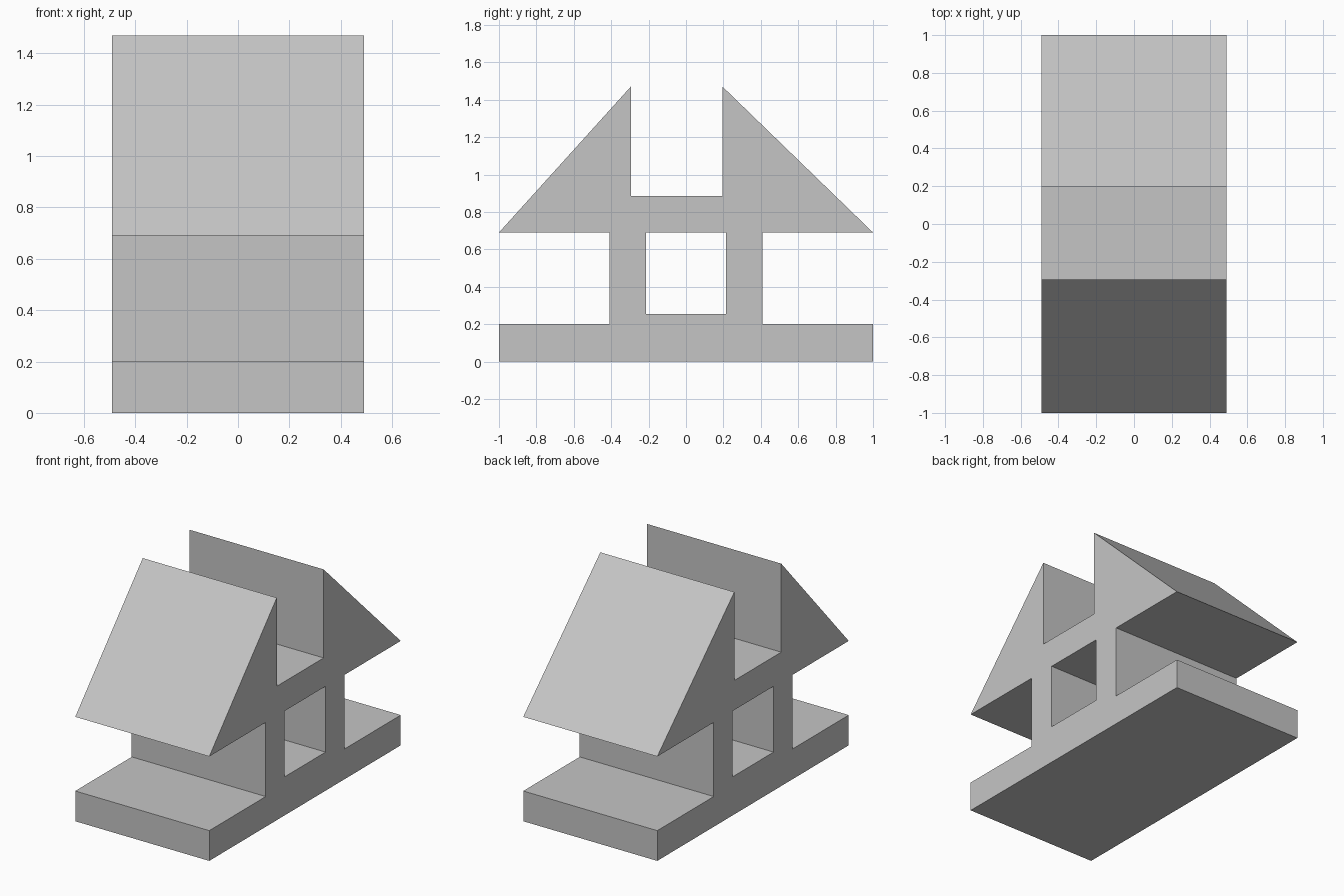
import bpy
import bmesh

cube = bpy.data.objects.get("Cube")
if cube:
    bpy.data.objects.remove(cube, do_unlink=True)

HALF_WIDTH = 0.49

# Single plain grey
grey = bpy.data.materials.new("plain_grey")
grey.use_nodes = True
colour = (0.56, 0.56, 0.56, 1)
grey.diffuse_color = colour
grey.node_tree.nodes["Principled BSDF"].inputs["Base Color"].default_value = colour

# Side profile (y, z): base slab, posts, then the two sloped wings
outline = [
    (-1, 0), (1, 0), (1, 0.2), (0.41, 0.2), (0.41, 0.69), (1, 0.69),
    (0.195, 1.47), (0.195, 0.885), (-0.295, 0.885), (-0.295, 1.47),
    (-1, 0.69), (-0.41, 0.69), (-0.41, 0.2), (-1, 0.2),
]
# Square opening between the posts
opening = [(-0.215, 0.255), (0.215, 0.255), (0.215, 0.69), (-0.215, 0.69)]


def add_loop(bm, points):
    verts = [bm.verts.new((-HALF_WIDTH, y, z)) for y, z in points]
    return [bm.edges.new((a, b)) for a, b in zip(verts, verts[1:] + verts[:1])]


# Fill the profile around the opening and extrude it across the width
bm = bmesh.new()
edges = add_loop(bm, outline) + add_loop(bm, opening)
bmesh.ops.triangle_fill(bm, edges=edges, use_beauty=True, use_dissolve=False)
side = bm.faces[:]
result = bmesh.ops.extrude_face_region(bm, geom=side, use_keep_orig=True)
moved = [g for g in result["geom"] if isinstance(g, bmesh.types.BMVert)]
bmesh.ops.translate(bm, verts=moved, vec=(2 * HALF_WIDTH, 0, 0))
bmesh.ops.recalc_face_normals(bm, faces=bm.faces[:])

mesh = bpy.data.meshes.new("winged_block")
bm.to_mesh(mesh)
bm.free()
mesh.materials.append(grey)
block = bpy.data.objects.new("winged_block", mesh)
bpy.context.collection.objects.link(block)
